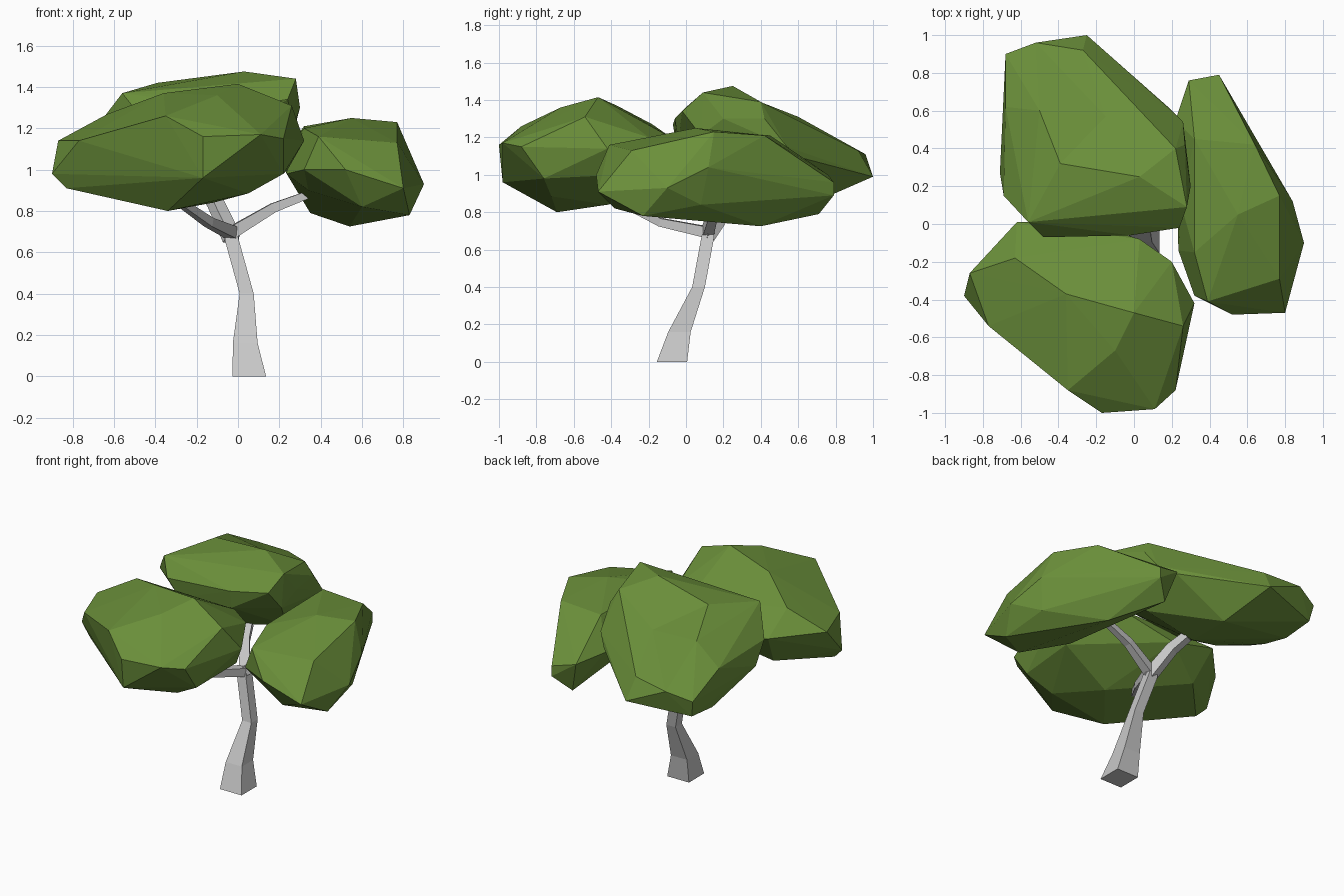
import bpy, bmesh
from mathutils import Vector


def material(name, rgb):
    m = bpy.data.materials.new(name)
    m.diffuse_color = (*rgb, 1)
    return m


leaf_green = material("leaf green", (0.145, 0.275, 0.042))
bark_grey = material("bark grey", (0.58, 0.58, 0.58))


def finish(bm, name, mat):
    bmesh.ops.recalc_face_normals(bm, faces=bm.faces)
    me = bpy.data.meshes.new(name)
    bm.to_mesh(me)
    bm.free()
    me.materials.append(mat)
    ob = bpy.data.objects.new(name, me)
    bpy.context.collection.objects.link(ob)
    return ob


def clump(name, pts, dent=None):
    """Faceted leaf clump: convex hull of a few corner points.
    dent = (point, drop) lowers one corner afterwards to form a hollow."""
    bm = bmesh.new()
    for p in pts:
        bm.verts.new(p)
    bmesh.ops.convex_hull(bm, input=bm.verts)
    loose = [v for v in bm.verts if not v.link_faces]
    bmesh.ops.delete(bm, geom=loose, context='VERTS')
    if dent:
        for v in bm.verts:
            if (v.co - Vector(dent[0])).length < 0.01:
                v.co.z -= dent[1]
    return finish(bm, name, leaf_green)


def limb(name, path, level=False):
    """Four-sided tapered limb; path rows are x, y, z, half width.
    Level limbs have horizontal sections, others square to the path."""
    bm = bmesh.new()
    pts = [Vector(p[:3]) for p in path]
    rings = []
    for i, p in enumerate(pts):
        if level:
            u, v = Vector((1, 0, 0)), Vector((0, 1, 0))
        else:
            d = pts[min(i + 1, len(pts) - 1)] - pts[max(i - 1, 0)]
            u = d.cross(Vector((0, 0, 1))).normalized()
            v = u.cross(d).normalized()
        h = path[i][3]
        rings.append([bm.verts.new(p + u * a * h + v * b * h)
                      for a, b in ((-1, -1), (1, -1), (1, 1), (-1, 1))])
    for r0, r1 in zip(rings, rings[1:]):
        for k in range(4):
            bm.faces.new((r0[k], r0[(k + 1) % 4], r1[(k + 1) % 4], r1[k]))
    bm.faces.new(rings[0])
    bm.faces.new(rings[-1])
    return finish(bm, name, bark_grey)


# Trunk, leaning and bent
limb("trunk", [(0.055, -0.075, 0, 0.081), (0.035, -0.035, 0.16, 0.06),
               (0.042, 0.067, 0.40, 0.034), (-0.03, 0.115, 0.66, 0.034),
               (-0.035, 0.12, 0.71, 0.028)], level=True)

# Branches, one to each clump
limb("right_branch", [(-0.04, 0.115, 0.69, 0.03), (0.17, 0.15, 0.815, 0.023),
                      (0.42, 0.17, 0.91, 0.016)])
limb("front_branch", [(-0.02, 0.13, 0.69, 0.03), (-0.14, -0.13, 0.745, 0.022),
                      (-0.32, -0.38, 0.87, 0.016)])
limb("back_branch", [(-0.03, 0.11, 0.67, 0.034), (-0.11, 0.23, 0.84, 0.03),
                     (-0.15, 0.33, 0.90, 0.026)])

# Front left leaf clump
clump("front_leaves", [
    (-0.90, -0.38, 0.98), (-0.87, -0.26, 1.14), (-0.62, 0.01, 1.13),
    (-0.63, -0.18, 1.27), (-0.36, -0.37, 1.37), (0.0, -0.47, 1.415),
    (0.26, -0.54, 1.31), (-0.17, -1.0, 1.16), (0.11, -0.98, 1.17),
    (-0.35, -0.88, 1.26), (-0.10, -0.67, 1.36), (0.22, -0.88, 1.15),
    (-0.77, -0.54, 1.14), (0.32, -0.42, 1.14), (-0.17, -0.98, 0.96),
    (0.22, -0.76, 0.98), (-0.34, -0.69, 0.80), (0.05, -0.72, 0.885),
    (-0.12, -0.42, 0.84), (-0.83, -0.40, 0.91), (0.03, -0.08, 1.2),
    (-0.3, 0.02, 1.05), (0.2, -0.2, 1.2), (0.24, -0.36, 1.0),
    (-0.57, -0.12, 0.92)])

# Back left leaf clump, hollow towards the back right
clump("back_leaves", [
    (-0.71, 0.27, 1.07), (-0.68, 0.62, 1.18), (-0.68, 0.90, 1.06),
    (-0.66, 0.88, 0.95), (-0.52, 0.96, 1.11), (-0.27, 0.92, 1.13),
    (-0.25, 1.0, 0.99), (-0.08, 0.80, 1.0), (-0.15, 0.57, 1.36),
    (0.22, 0.40, 1.39), (0.27, 0.42, 1.30), (0.18, 0.62, 1.09),
    (0.26, 0.54, 1.15), (0.28, 0.09, 1.44), (0.30, 0.20, 1.30),
    (0.24, -0.02, 1.34), (0.27, 0.08, 1.21), (-0.02, -0.06, 1.30),
    (-0.02, -0.04, 1.18), (-0.48, -0.07, 1.27), (-0.40, -0.05, 1.15),
    (-0.56, 0.01, 1.37), (-0.29, 0.06, 1.40), (0.03, 0.25, 1.475),
    (-0.39, 0.32, 1.42), (-0.50, 0.60, 1.31), (-0.69, 0.15, 1.20),
    (-0.64, 0.48, 0.96), (-0.66, 0.66, 0.93), (-0.15, 0.68, 0.85),
    (-0.18, 0.34, 0.88), (0.15, 0.3, 0.98), (-0.45, 0.25, 0.98)],
    dent=((-0.15, 0.57, 1.36), 0.08))

# Right leaf clump
clump("right_leaves", [
    (0.29, 0.76, 1.0), (0.45, 0.79, 0.96), (0.45, 0.79, 0.89),
    (0.64, 0.42, 1.21), (0.77, 0.15, 1.23), (0.55, 0.05, 1.25),
    (0.84, 0.12, 1.04), (0.90, -0.10, 0.93), (0.80, -0.47, 0.91),
    (0.52, -0.48, 1.0), (0.39, -0.41, 1.16), (0.77, -0.29, 1.13),
    (0.32, -0.38, 1.0), (0.235, -0.14, 0.98), (0.25, 0.10, 1.12),
    (0.32, -0.15, 1.20), (0.32, 0.45, 1.21), (0.22, 0.55, 1.02),
    (0.35, 0.71, 0.79), (0.54, 0.40, 0.725), (0.83, -0.23, 0.78),
    (0.60, -0.38, 0.82), (0.80, 0.08, 0.84), (0.34, -0.20, 0.90),
    (0.31, 0.2, 0.88)])
